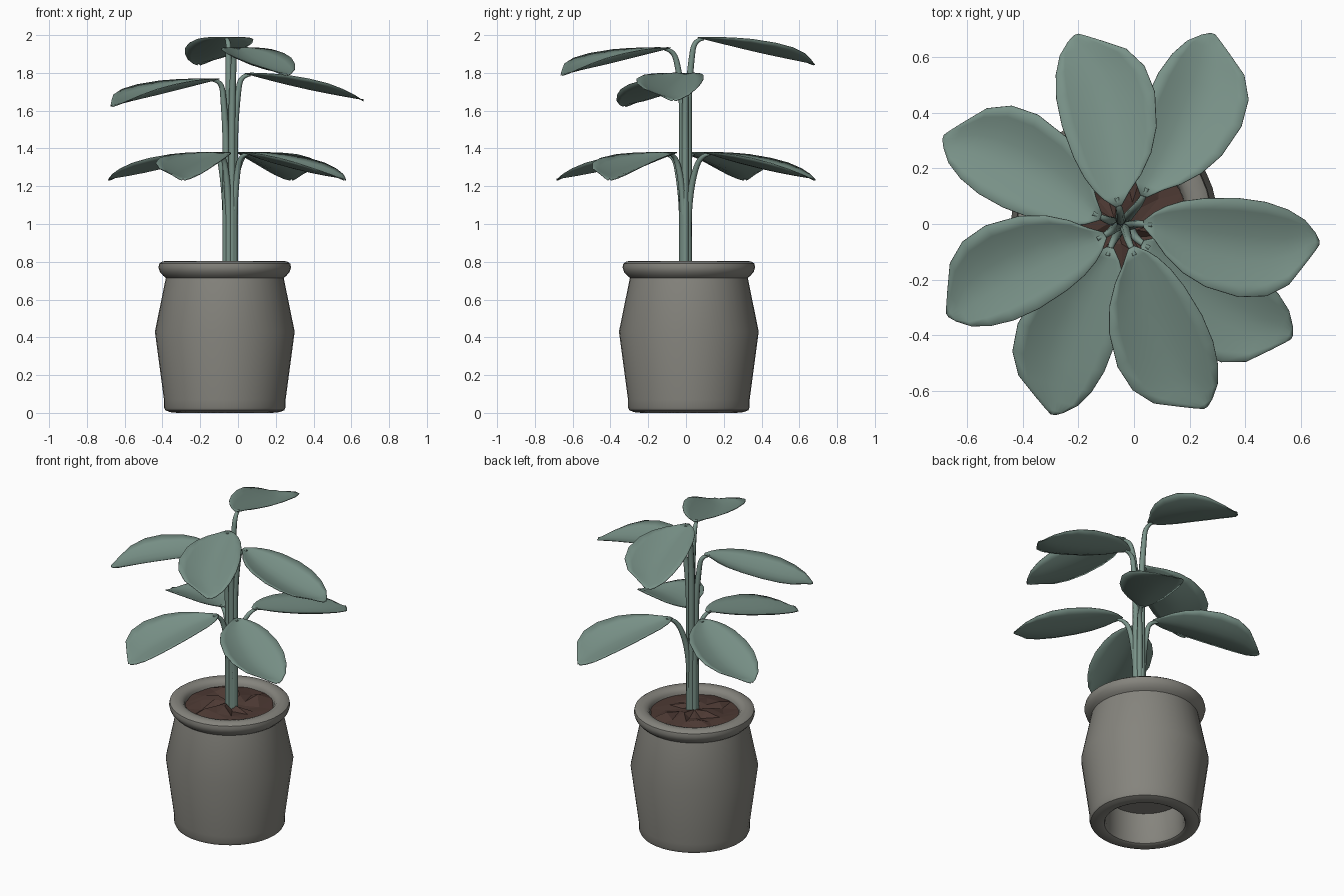
import bpy, bmesh, math, random
from mathutils import Vector

if "Cube" in bpy.data.objects:
    bpy.data.objects.remove(bpy.data.objects["Cube"])

random.seed(4)


def material(name, rgb):
    m = bpy.data.materials.new(name)
    m.diffuse_color = (*rgb, 1)
    m.use_nodes = True
    m.node_tree.nodes["Principled BSDF"].inputs["Base Color"].default_value = m.diffuse_color
    return m


GREEN = material("leaf_green", (0.19, 0.285, 0.245))
GREY = material("pot_grey", (0.235, 0.23, 0.205))
BROWN = material("soil_brown", (0.075, 0.042, 0.034))


def make_object(name, bm, mat, smooth=None):
    bmesh.ops.recalc_face_normals(bm, faces=bm.faces)
    me = bpy.data.meshes.new(name)
    bm.to_mesh(me)
    bm.free()
    me.materials.append(mat)
    ob = bpy.data.objects.new(name, me)
    bpy.context.collection.objects.link(ob)
    if smooth:
        bpy.ops.object.select_all(action='DESELECT')
        ob.select_set(True)
        bpy.context.view_layer.objects.active = ob
        bpy.ops.object.shade_smooth_by_angle(angle=math.radians(smooth))
    return ob


# Pot: revolved profile with rolled rim, bulging wall and hollow foot
POT = Vector((-0.07, 0.015, 0))
profile = [(0, .2), (.225, .2), (.228, .03), (.236, .008), (.25, 0), (.29, .004),
           (.315, .014), (.322, .03), (.322, .07), (.37, .43), (.312, .715),
           (.325, .725), (.343, .745), (.351, .77), (.347, .79), (.33, .802),
           (.30, .805), (.275, .798), (.26, .78), (.255, .75), (.25, .70)]
bm = bmesh.new()
vs = [bm.verts.new(POT + Vector((r, 0, z))) for r, z in profile]
es = [bm.edges.new(p) for p in zip(vs, vs[1:])]
bmesh.ops.spin(bm, geom=vs + es, cent=POT, axis=(0, 0, 1), angle=math.tau,
               steps=40, use_merge=True)
bmesh.ops.remove_doubles(bm, verts=bm.verts, dist=1e-4)
make_object("pot", bm, GREY, 40)

# Soil: rough, faceted disc just under the rim
bm = bmesh.new()
rings = [[bm.verts.new(POT + Vector((0, 0, .785)))]]
for r, n in ((.09, 14), (.175, 14), (.262, 14)):
    ring = []
    for i in range(n):
        a = math.tau * (i + random.uniform(-.3, .3)) / n
        ring.append(bm.verts.new(POT + Vector((r * math.cos(a), r * math.sin(a),
                    .775 + (random.uniform(-.015, .03) if r < .2 else -.01)))))
    rings.append(ring)
for i in range(14):
    j = (i + 1) % 14
    bm.faces.new((rings[0][0], rings[1][i], rings[1][j]))
    for a, b in zip(rings[1:], rings[2:]):
        bm.faces.new((a[i], b[i], b[j]))
        bm.faces.new((a[i], b[j], a[j]))
make_object("soil", bm, BROWN)

# Leaf stations: distance, left edge, right edge, edge height
STATIONS = [(0, .012, -.012, 0), (.04, .042, -.058, .001), (.08, .062, -.115, 0),
            (.14, .080, -.175, -.003), (.22, .090, -.225, -.01),
            (.34, .090, -.263, -.03), (.44, .075, -.260, -.055),
            (.52, .047, -.220, -.085), (.58, .010, -.145, -.115),
            (.615, -.033, -.100, -.138), (.63, -.062, -.078, -.148)]
COLS = 8
AXIS = math.atan2(-.07, .63)


def leaf(name, base, deg):
    """Cupped leaf blade drooping from its base toward direction deg."""
    turn = math.radians(deg) - AXIS
    c, s = math.cos(turn), math.sin(turn)
    bm = bmesh.new()
    rows = []
    for d, left, right, ez in STATIONS:
        mid_z = -.222 * d - .01 * math.sin(math.pi * min(d / .63, 1))
        row = []
        for k in range(COLS + 1):
            u = 2 * k / COLS - 1
            y = right + (left - right) * k / COLS
            z = mid_z + (ez - mid_z) * abs(u) ** 1.6
            row.append(bm.verts.new(Vector(base) + Vector((d * c - y * s, d * s + y * c, z))))
        rows.append(row)
    for a, b in zip(rows, rows[1:]):
        for k in range(COLS):
            bm.faces.new((a[k], b[k], b[k + 1], a[k + 1]))
    ob = make_object(name, bm, GREEN, 60)
    mod = ob.modifiers.new("thickness", 'SOLIDIFY')
    mod.thickness = .004


def stem(name, base, deg):
    """Tapered stalk rising from the soil and bending out to the leaf base."""
    a = math.radians(deg)
    x0, y0 = -.042 + .024 * math.cos(a), -.003 + .016 * math.sin(a)
    bx, by, bz = base
    pts = [(x0, y0, .75, 1), (x0, y0, bz - .5, 1), (x0, y0, bz - .3, .95),
           (x0 + .3 * (bx - x0), y0 + .3 * (by - y0), bz - .12, .85),
           (bx - .02 * math.cos(a), by - .02 * math.sin(a), bz - .012, .7),
           (bx + .03 * math.cos(a), by + .03 * math.sin(a), bz - .01, .45)]
    cu = bpy.data.curves.new(name, 'CURVE')
    cu.dimensions = '3D'
    cu.bevel_depth = .019
    cu.bevel_resolution = 2
    cu.use_fill_caps = True
    sp = cu.splines.new('NURBS')
    sp.points.add(len(pts) - 1)
    for p, (x, y, z, r) in zip(sp.points, pts):
        p.co = (x, y, z, 1)
        p.radius = r
    sp.order_u = 3
    sp.use_endpoint_u = True
    sp.resolution_u = 6
    cu.materials.append(GREEN)
    ob = bpy.data.objects.new(name, cu)
    bpy.context.collection.objects.link(ob)
    bpy.ops.object.select_all(action='DESELECT')
    ob.select_set(True)
    bpy.context.view_layer.objects.active = ob
    bpy.ops.object.convert(target='MESH')
    bpy.ops.object.shade_smooth_by_angle(angle=math.radians(50))


# Foliage: four low leaves and four climbing ones, each on its own stalk
LEAVES = [((.035, .10, 1.38), 67), ((.03, -.07, 1.38), -32),
          ((-.085, -.085, 1.38), 251), ((-.12, .025, 1.38), 153),
          ((.035, 0, 1.80), -6), ((-.105, -.04, 1.77), 207),
          ((-.01, -.085, 1.935), -65), ((-.055, .065, 1.99), 104)]
for i, (base, deg) in enumerate(LEAVES, 1):
    leaf(f"leaf_{i}", base, deg)
    stem(f"stem_{i}", base, deg)
